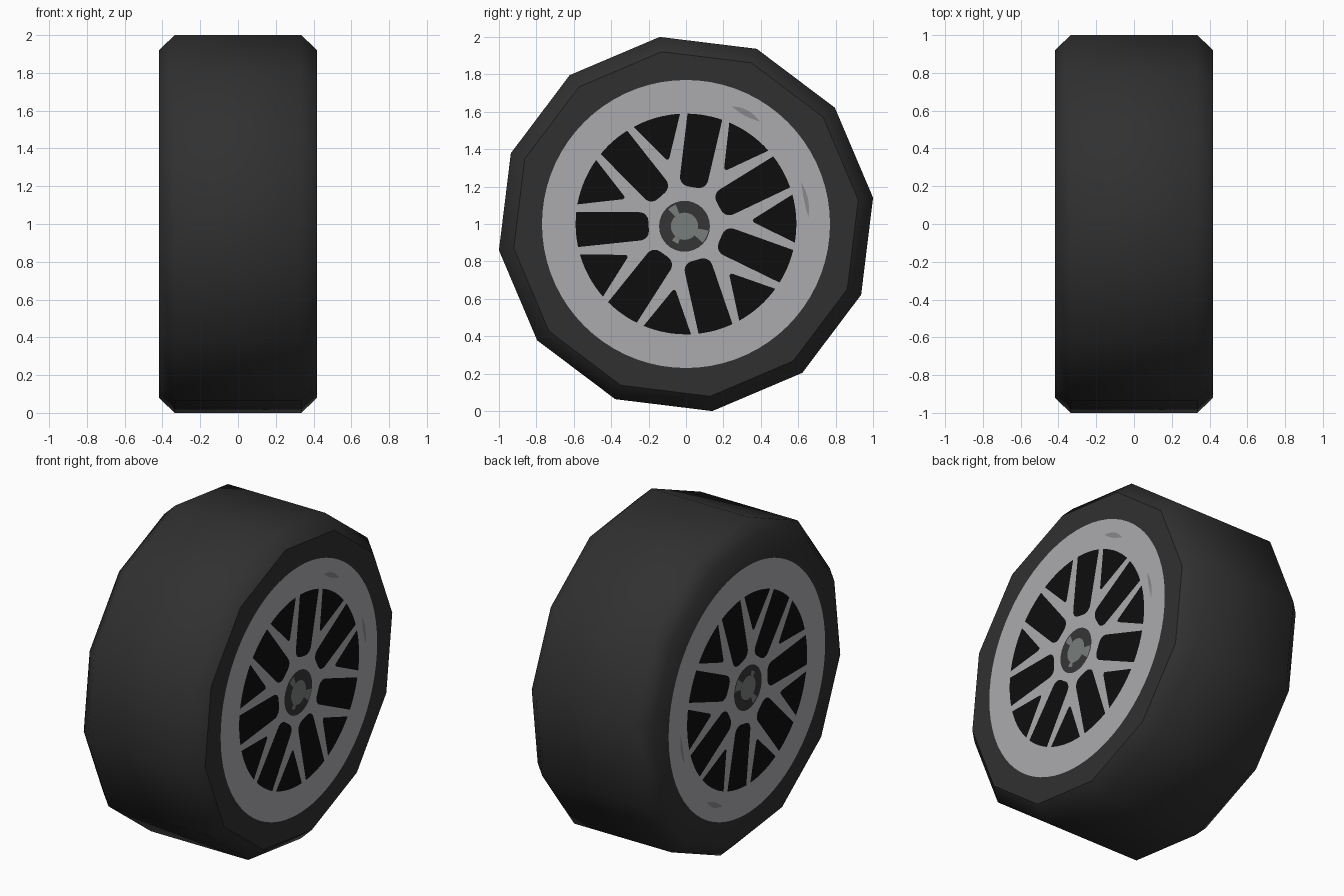
import bpy, bmesh
from math import sin, cos, pi, radians

if "Cube" in bpy.data.objects:
    bpy.data.objects.remove(bpy.data.objects["Cube"])

CZ = 1.0  # axle height


def mat(name, r, g, b):
    m = bpy.data.materials.new(name)
    m.diffuse_color = (r, g, b, 1)
    m.use_nodes = True
    m.node_tree.nodes["Principled BSDF"].inputs["Base Color"].default_value = m.diffuse_color
    return m


RUBBER = mat("black_rubber", 0.03, 0.03, 0.03)
ALLOY = mat("light_alloy", 0.41, 0.41, 0.43)
VOID = mat("opening_black", 0.004, 0.004, 0.004)
HUB_DARK = mat("hub_dark_grey", 0.036, 0.036, 0.036)
HUB_GREY = mat("hub_grey", 0.19, 0.21, 0.2)
MARK = mat("worn_grey", 0.25, 0.25, 0.26)


def finish(name, bm, material):
    me = bpy.data.meshes.new(name)
    bm.to_mesh(me)
    bm.free()
    me.materials.append(material)
    ob = bpy.data.objects.new(name, me)
    bpy.context.collection.objects.link(ob)
    return ob


def plates(name, outlines, x, material, side):
    """Flat painted details; the far side is turned half round the y axis."""
    bm = bmesh.new()
    for pts in outlines:
        bm.faces.new([bm.verts.new((side * x, y, CZ + side * z)) for y, z in pts])
    finish(name, bm, material)


def arc(r, a0, a1, n, cy=0.0, cz=0.0):
    """Points along an arc, angles in degrees."""
    return [(cy + r * cos(radians(a0 + (a1 - a0) * i / n)),
             cz + r * sin(radians(a0 + (a1 - a0) * i / n))) for i in range(n + 1)]


def turn(pts, deg):
    c, s = cos(radians(deg)), sin(radians(deg))
    return [(u * c - v * s, u * s + v * c) for u, v in pts]


def sector(r0, r1, a0, a1, n=6, cy=0.0, cz=0.0):
    return arc(r1, a0, a1, n, cy, cz) + arc(r0, a1, a0, n, cy, cz)


# Tyre: twelve-sided lathe of a bevelled profile
N = 12
profile = [(-0.418, 0.6), (-0.418, 0.93), (-0.335, 1.01),
           (0.335, 1.01), (0.418, 0.93), (0.418, 0.6)]
bm = bmesh.new()
rings = []
for x, r in profile:
    rings.append([bm.verts.new((x, r * cos(radians(8) + 2 * pi * k / N),
                                CZ + r * sin(radians(8) + 2 * pi * k / N)))
                  for k in range(N)])
for a, b in zip(rings, rings[1:]):
    for k in range(N):
        j = (k + 1) % N
        bm.faces.new((a[k], a[j], b[j], b[k]))
bm.faces.new(rings[0])
bm.faces.new(rings[-1])
bmesh.ops.recalc_face_normals(bm, faces=bm.faces)
for f in bm.faces:
    f.smooth = True
# crease where the right sidewall meets its bevel
crease = set(rings[4])
for e in bm.edges:
    if e.verts[0] in crease and e.verts[1] in crease:
        e.smooth = False
finish("tyre", bm, RUBBER)

# Wheel face details on both sides
slot = (arc(0.05, 270, 180, 5, 0.25, -0.026)
        + arc(0.05, 180, 90, 5, 0.25, 0.026))[::-1] + arc(0.59, -9.2, 9.2, 6)
wedge = arc(0.012, 250, 110, 4, 0.37, 0.0)[::-1] + arc(0.59, -12.6, 12.6, 8)
STEP = 360 / 7
HY, HZ = -0.008, -0.012  # hub sits slightly off centre

for side, tag in ((1, "right"), (-1, "left")):
    plates(tag + "_rim_face", [arc(0.77, 0, 360, 72)[:-1]], 0.4195, ALLOY, side)
    holes = []
    for k in range(7):
        holes.append(turn(slot, 80 + STEP * k))
        holes.append(turn(wedge, 80 + STEP * (k + 0.5)))
    plates(tag + "_spoke_openings", holes, 0.421, VOID, side)
    plates(tag + "_hub_ring", [arc(0.136, 0, 360, 32, HY, HZ)[:-1]], 0.421, HUB_DARK, side)
    plates(tag + "_hub_cap",
           [arc(0.073, 0, 360, 24, HY, HZ)[:-1]]
           + [sector(0.073, r, a, a + w, 4, HY, HZ)
              for r, a, w in ((0.125, 112, 22), (0.13, -42, 32), (0.1, 228, 22))],
           0.4225, HUB_GREY, side)
    # worn marks on the rim, tapered crescents
    marks = []
    for r, a0, a1, t in ((0.675, 54, 69, 0.016), (0.655, 3, 20, 0.011)):
        n = 8
        outer = [(r + t * sin(pi * i / n), a0 + (a1 - a0) * i / n) for i in range(n + 1)]
        inner = [(r - t * sin(pi * i / n), a0 + (a1 - a0) * i / n) for i in range(n - 1, 0, -1)]
        marks.append([(q * cos(radians(a)), q * sin(radians(a))) for q, a in outer + inner])
    plates(tag + "_rim_marks", marks, 0.421, MARK, side)
